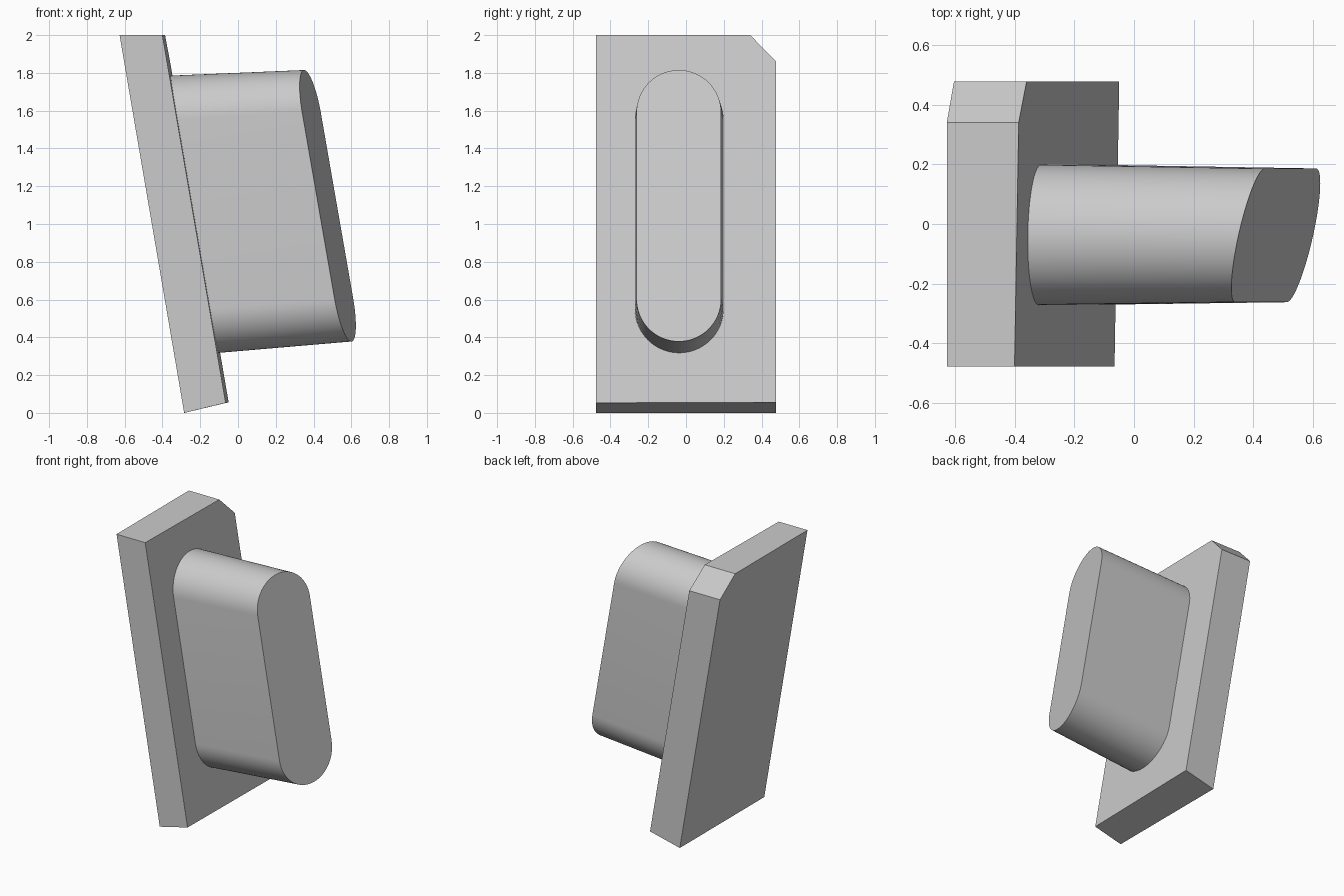
import bpy, bmesh, math

if "Cube" in bpy.data.objects:
    bpy.data.objects.remove(bpy.data.objects["Cube"], do_unlink=True)

grey = bpy.data.materials.new("plain_grey")
grey.use_nodes = True
grey.diffuse_color = (0.6, 0.6, 0.6, 1)
grey.node_tree.nodes["Principled BSDF"].inputs["Base Color"].default_value = (0.6, 0.6, 0.6, 1)


def loft(name, start, end):
    """Solid between two matching outlines."""
    bm = bmesh.new()
    a = [bm.verts.new(p) for p in start]
    b = [bm.verts.new(p) for p in end]
    bm.faces.new(a)
    bm.faces.new(b)
    for i in range(len(a)):
        j = (i + 1) % len(a)
        bm.faces.new((a[i], a[j], b[j], b[i]))
    bmesh.ops.recalc_face_normals(bm, faces=bm.faces)
    mesh = bpy.data.meshes.new(name)
    bm.to_mesh(mesh)
    bm.free()
    mesh.materials.append(grey)
    obj = bpy.data.objects.new(name, mesh)
    bpy.context.collection.objects.link(obj)
    return obj


# Sloping planes that bound the parts, as x for a given (y, z)
def back_plane(y, z):
    return -0.627 + 0.171 * (2 - z)


def inner_plane(y, z):
    return -0.392 + 0.017 * y + 0.172 * (2 - z)


def end_plane(y, z):
    return 0.35 + 0.174 * (1.815 - z) + 0.22 * (y + 0.038)


def on_plane(plane, outline):
    return [(plane(y, z), y, z) for y, z in outline]


def stadium(cy, radius, low, high, steps=32):
    """Upright slot outline in y and z."""
    points = []
    for cz, turn in ((high - radius, 0), (low + radius, math.pi)):
        for i in range(steps + 1):
            t = turn + math.pi * i / steps
            points.append((cy + radius * math.cos(t), cz + radius * math.sin(t)))
    return points


# Leaning back plate with one clipped top corner
w = 0.477
top = [(w, 1.86), (0.34, 2), (-w, 2)]
loft("back_plate",
     on_plane(back_plane, [(-w, 0), (w, 0)] + top),
     on_plane(inner_plane, [(-w, 0.053), (w, 0.056)] + top))

# Tapered rounded boss with a slanted end face
boss = loft("rounded_boss",
            on_plane(lambda y, z: inner_plane(y, z) - 0.01, stadium(-0.036, 0.235, 0.317, 1.785)),
            on_plane(end_plane, stadium(-0.038, 0.224, 0.378, 1.815)))
bpy.ops.object.select_all(action='DESELECT')
boss.select_set(True)
bpy.context.view_layer.objects.active = boss
bpy.ops.object.shade_smooth_by_angle(angle=math.radians(30))
